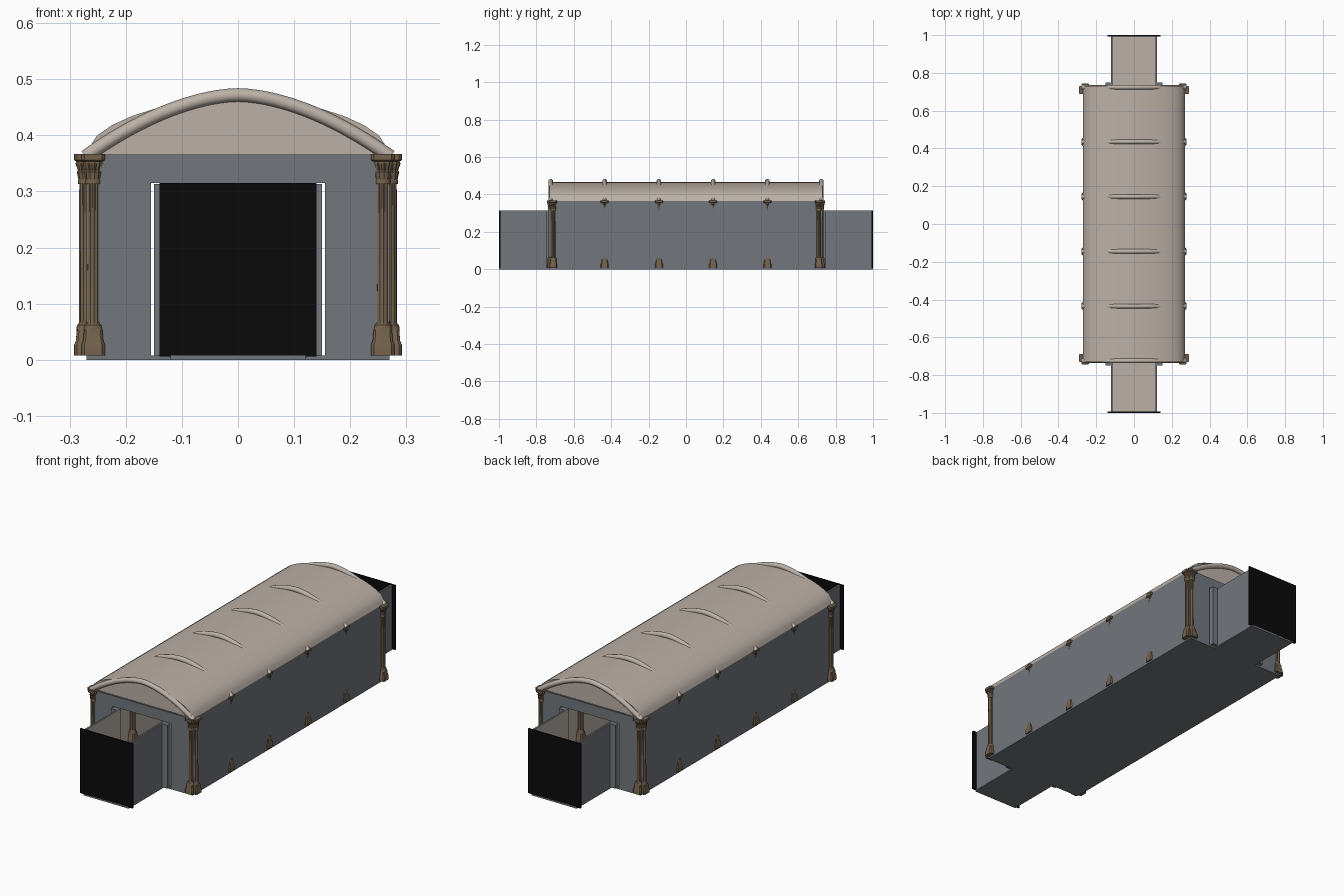
import bpy, bmesh, math
from mathutils import Vector

if "Cube" in bpy.data.objects:
    bpy.data.objects.remove(bpy.data.objects["Cube"])


def mat(name, c):
    m = bpy.data.materials.new(name)
    m.diffuse_color = (*c, 1)
    m.use_nodes = True
    m.node_tree.nodes["Principled BSDF"].inputs["Base Color"].default_value = m.diffuse_color
    return m


GREY = mat("slate grey", (0.17, 0.185, 0.205))
STONE = mat("pale stone", (0.50, 0.44, 0.39))
BLACK = mat("black", (0.003, 0.003, 0.003))
BRONZE = mat("bronze brown", (0.17, 0.12, 0.073))


def finish(bm, name, mats, smooth=None, rule=None):
    bmesh.ops.recalc_face_normals(bm, faces=bm.faces)
    if rule:
        for f in bm.faces:
            f.material_index = rule(f.normal, f.calc_center_median())
    me = bpy.data.meshes.new(name)
    bm.to_mesh(me)
    bm.free()
    ob = bpy.data.objects.new(name, me)
    bpy.context.collection.objects.link(ob)
    for m in mats:
        me.materials.append(m)
    if smooth:
        bpy.ops.object.select_all(action='DESELECT')
        ob.select_set(True)
        bpy.context.view_layer.objects.active = ob
        bpy.ops.object.shade_smooth_by_angle(angle=math.radians(smooth))
    return ob


def add_box(bm, x0, x1, y0, y1, z0, z1):
    vs = bmesh.ops.create_cube(bm, size=1)['verts']
    for v in vs:
        v.co = Vector(((x0 + x1) / 2 + v.co.x * (x1 - x0),
                       (y0 + y1) / 2 + v.co.y * (y1 - y0),
                       (z0 + z1) / 2 + v.co.z * (z1 - z0)))


def boxes(name, dims, mats, rule=None):
    bm = bmesh.new()
    for d in dims:
        add_box(bm, *d)
    return finish(bm, name, mats, rule=rule)


def loft(bm, rings):
    rows = [[bm.verts.new(p) for p in r] for r in rings]
    n = len(rows[0])
    for a, b in zip(rows, rows[1:]):
        for i in range(n):
            j = (i + 1) % n
            bm.faces.new((a[i], a[j], b[j], b[i]))
    bm.faces.new(rows[0])
    bm.faces.new(rows[-1])


# floor slabs: pale on top, grey elsewhere
top_pale = lambda n, c: 1 if n.z > 0.5 else 0
boxes("hall_floor", [(-0.27, 0.27, -0.73, 0.73, 0, 0.008)], [GREY, STONE], top_pale)
boxes("passage_floor", [(-0.12, 0.12, s * 0.865 - 0.135, s * 0.865 + 0.135, 0.0, 0.008)
                        for s in (-1, 1)], [GREY, STONE], top_pale)

# side walls: grey outside, pale inside
inner = lambda n, c: 1 if n.x * c.x < -0.001 else 0
boxes("hall_side_walls", [(s * 0.267 - 0.003, s * 0.267 + 0.003, -0.73, 0.73, 0.008, 0.366)
                          for s in (-1, 1)], [GREY, STONE], inner)
boxes("passage_walls", [(s * 0.118 - 0.004, s * 0.118 + 0.004,
                         t * 0.86 - 0.135, t * 0.86 + 0.135, 0.004, 0.313)
                        for s in (-1, 1) for t in (-1, 1)], [GREY, STONE], inner)

# end walls with a doorway
dims = []
for t in (-1, 1):
    y0, y1 = t * 0.727 - 0.003, t * 0.727 + 0.003
    dims += [(-0.267, -0.155, y0, y1, 0.008, 0.366),
             (0.155, 0.267, y0, y1, 0.008, 0.366),
             (-0.155, 0.155, y0, y1, 0.315, 0.366)]
boxes("hall_end_walls", dims, [GREY, STONE],
      lambda n, c: 1 if n.y * c.y < -0.1 else 0)

# slim door jambs beside the passages
boxes("door_jambs", [(s * 0.136 - 0.014, s * 0.136 + 0.014,
                      t * 0.737 - 0.012, t * 0.737 + 0.012, 0.008, 0.313)
                     for s in (-1, 1) for t in (-1, 1)], [GREY])

# black closing panels
boxes("end_panels", [(-0.14, 0.14, t * 0.996 - 0.004, t * 0.996 + 0.004, 0.006, 0.315)
                     for t in (-1, 1)], [BLACK])

# vaulted roof shell and end infill
half = [(0.27, 0.366), (0.262, 0.383), (0.252, 0.399), (0.225, 0.418), (0.19, 0.434),
        (0.15, 0.447), (0.10, 0.458), (0.05, 0.464)]
prof = half + [(0, 0.466)] + [(-x, z) for x, z in reversed(half)]
bm = bmesh.new()
a, b = [[bm.verts.new((x, y, z)) for x, z in prof] for y in (-0.73, 0.73)]
for i in range(len(prof) - 1):
    bm.faces.new((a[i], a[i + 1], b[i + 1], b[i]))
finish(bm, "vault_roof", [STONE], 30)
bm = bmesh.new()
for y in (-0.722, 0.722):
    bm.faces.new([bm.verts.new((x, y, z)) for x, z in prof])
finish(bm, "gable_infill", [STONE])

# rib arches
STATIONS = [-0.724, -0.435, -0.145, 0.145, 0.435, 0.724]
bm = bmesh.new()
for y in STATIONS:
    rings = []
    for k in range(33):
        x = -0.272 + 0.544 * k / 32
        u = abs(x) / 0.272
        slope = -math.copysign(0.11 * 1.75 / 0.272 * u ** 0.75, x)
        nrm = Vector((-slope, 0, 1)).normalized()
        c = Vector((x, y, 0.472 - 0.11 * u ** 1.75))
        rings.append([c + nrm * 0.012 * math.cos(q) + Vector((0, 0.012 * math.sin(q), 0))
                      for q in [math.tau * i / 12 for i in range(12)]])
    loft(bm, rings)
finish(bm, "rib_arches", [STONE], 40)


# fluted columns with stepped base and flared leafy capital
def column(bm, cx, cy):
    def ring(r, z, sides=24, flute=0.0, square=False):
        pts = []
        for i in range(sides):
            q = math.tau * (i + 0.5) / sides
            rr = r * (1 - flute * (i % 2))
            if square:
                rr = r / max(abs(math.cos(q)), abs(math.sin(q)))
                rr = min(rr, r * 1.25)
            pts.append((cx + rr * math.cos(q), cy + rr * math.sin(q), z))
        return pts
    loft(bm, [ring(0.021, 0.008, square=True), ring(0.021, 0.027, square=True),
              ring(0.018, 0.034, square=True), ring(0.0165, 0.052, square=True),
              ring(0.017, 0.056), ring(0.016, 0.062), ring(0.013, 0.065),
              ring(0.0125, 0.07, flute=0.13), ring(0.012, 0.315, flute=0.13)])
    loft(bm, [ring(0.014, 0.313), ring(0.0145, 0.318), ring(0.0135, 0.321),
              ring(0.0165, 0.335, flute=0.15), ring(0.0145, 0.338, flute=0.15),
              ring(0.019, 0.350, flute=0.15), ring(0.017, 0.353),
              ring(0.021, 0.356, square=True), ring(0.021, 0.367, square=True)])


bm = bmesh.new()
for s in (-1, 1):
    for t in (-1, 1):
        column(bm, s * 0.258, t * 0.723)
        column(bm, s * 0.271, t * 0.710)
finish(bm, "corner_columns", [BRONZE], 25)
bm = bmesh.new()
for s in (-1, 1):
    for y in STATIONS[1:-1]:
        column(bm, s * 0.256, y)
finish(bm, "inner_columns", [BRONZE], 25)
